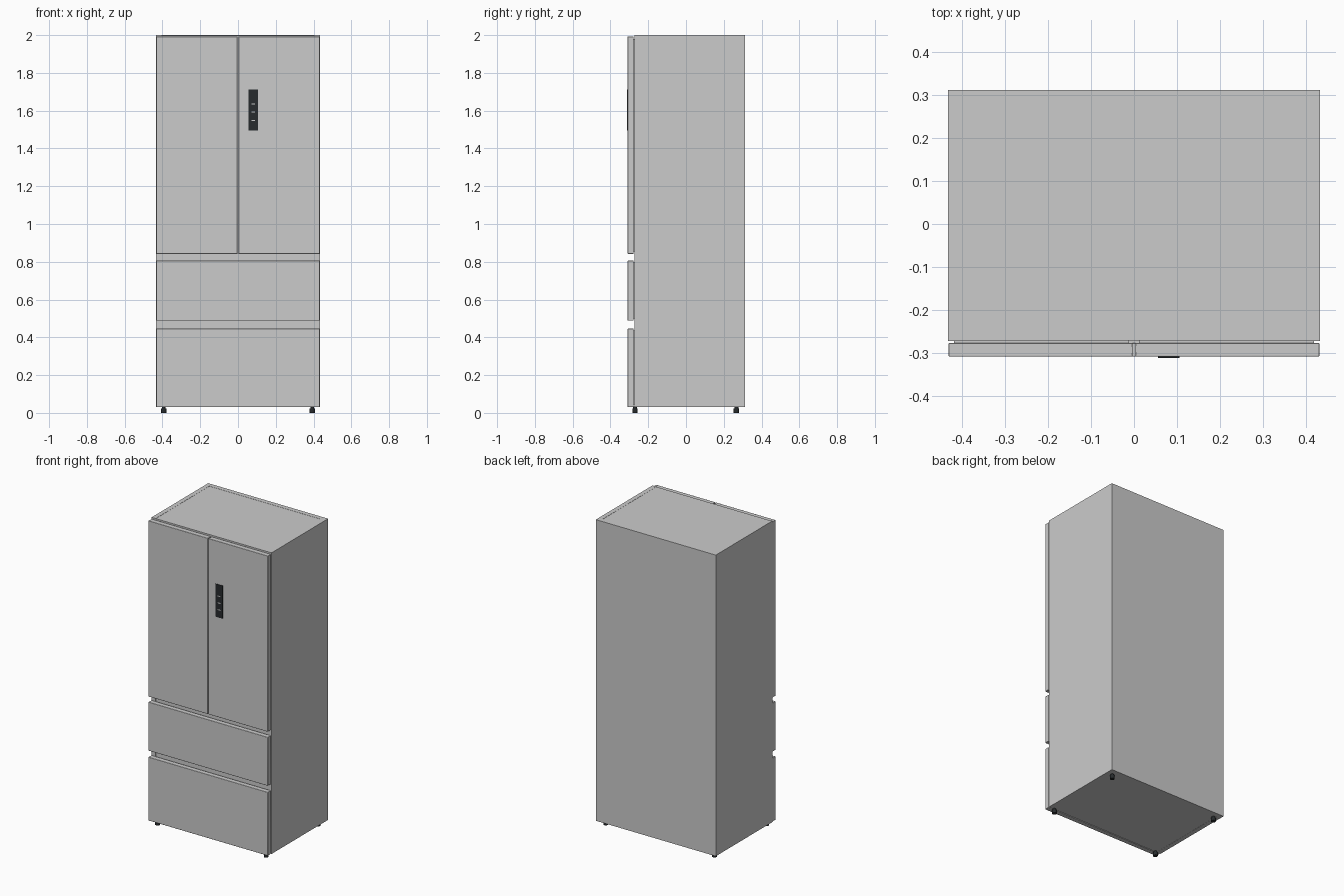
import bpy

if "Cube" in bpy.data.objects:
    bpy.data.objects.remove(bpy.data.objects["Cube"])


def material(name, rgb):
    m = bpy.data.materials.new(name)
    m.diffuse_color = (*rgb, 1)
    m.use_nodes = True
    m.node_tree.nodes["Principled BSDF"].inputs["Base Color"].default_value = m.diffuse_color
    return m


black = material("black", (0.02, 0.024, 0.026))
white = material("white", (0.8, 0.8, 0.8))


def box(name, x, y, z, bevel=0.0, mat=None):
    """Box spanning the given (min, max) ranges."""
    bpy.ops.mesh.primitive_cube_add(size=1)
    o = bpy.context.object
    o.name = name
    o.location = [(a + b) / 2 for a, b in (x, y, z)]
    o.scale = [b - a for a, b in (x, y, z)]
    bpy.ops.object.transform_apply(location=False, rotation=False, scale=True)
    if bevel:
        m = o.modifiers.new("edge", 'BEVEL')
        m.width = bevel
        m.segments = 2
        bpy.ops.object.shade_smooth_by_angle()
    if mat:
        o.data.materials.append(mat)
    return o


def cylinder(name, x, y, r, z0, z1):
    bpy.ops.mesh.primitive_cylinder_add(vertices=16, radius=r, depth=z1 - z0,
                                        location=(x, y, (z0 + z1) / 2))
    o = bpy.context.object
    o.name = name
    o.data.materials.append(black)
    bpy.ops.object.shade_smooth_by_angle()


W, IN = 0.434, 0.405          # outer and inner half width
FRONT, BACK = -0.273, 0.312   # cabinet depth
BASE, TOP = 0.03, 2.0

# Cabinet shell
for s, side in ((-1, "left"), (1, "right")):
    xs = sorted((s * IN, s * W))
    box(side + "_side_panel", xs, (FRONT, 0.282), (BASE, TOP))
box("back_panel", (-W, W), (0.282, BACK), (BASE, TOP))
box("top_panel", (-IN, IN), (FRONT + 0.001, 0.282), (1.97, TOP - 0.001))
box("bottom_panel", (-IN, IN), (FRONT + 0.001, 0.282), (BASE + 0.001, 0.06))

# Dividers behind the grip gaps
for name, z in (("upper_divider", (0.79, 0.855)), ("lower_divider", (0.43, 0.505))):
    box(name, (-IN, IN), (FRONT + 0.003, 0.282), z)

# Centre post behind the door gap
box("door_post", (-0.03, 0.03), (FRONT + 0.001, FRONT + 0.03), (0.855, 1.97))

# Doors and drawers
Y = (-0.309, -0.277)
D = 0.432
box("left_door", (-D, -0.003), Y, (0.842, 1.992), 0.002)
box("right_door", (0.003, D), Y, (0.842, 1.992), 0.002)
box("upper_drawer", (-D, D), Y, (0.488, 0.806), 0.002)
box("lower_drawer", (-D, D), Y, (0.031, 0.446), 0.002)

# Seals closing the slit between fronts and cabinet
for name, x, z in (("left_door_seal", (-0.42, -0.012), (0.855, 1.98)),
                   ("right_door_seal", (0.012, 0.42), (0.855, 1.98)),
                   ("upper_drawer_seal", (-0.42, 0.42), (0.50, 0.795)),
                   ("lower_drawer_seal", (-0.42, 0.42), (0.045, 0.435))):
    box(name, x, (-0.278, FRONT + 0.002), z)

# Control panel with indicator bars
box("control_panel", (0.056, 0.106), (-0.312, -0.308), (1.496, 1.711), mat=black)
for i, z in enumerate((1.547, 1.592, 1.636)):
    box(f"indicator_{i + 1}", (0.072, 0.091), (-0.3126, -0.311), (z - 0.003, z + 0.003), mat=white)

# Feet
for x in (-0.393, 0.393):
    for y in (-0.27, 0.267):
        cylinder("foot_pad", x, y, 0.0145, 0.0, 0.022)
        cylinder("foot_stem", x, y, 0.010, 0.022, 0.034)
